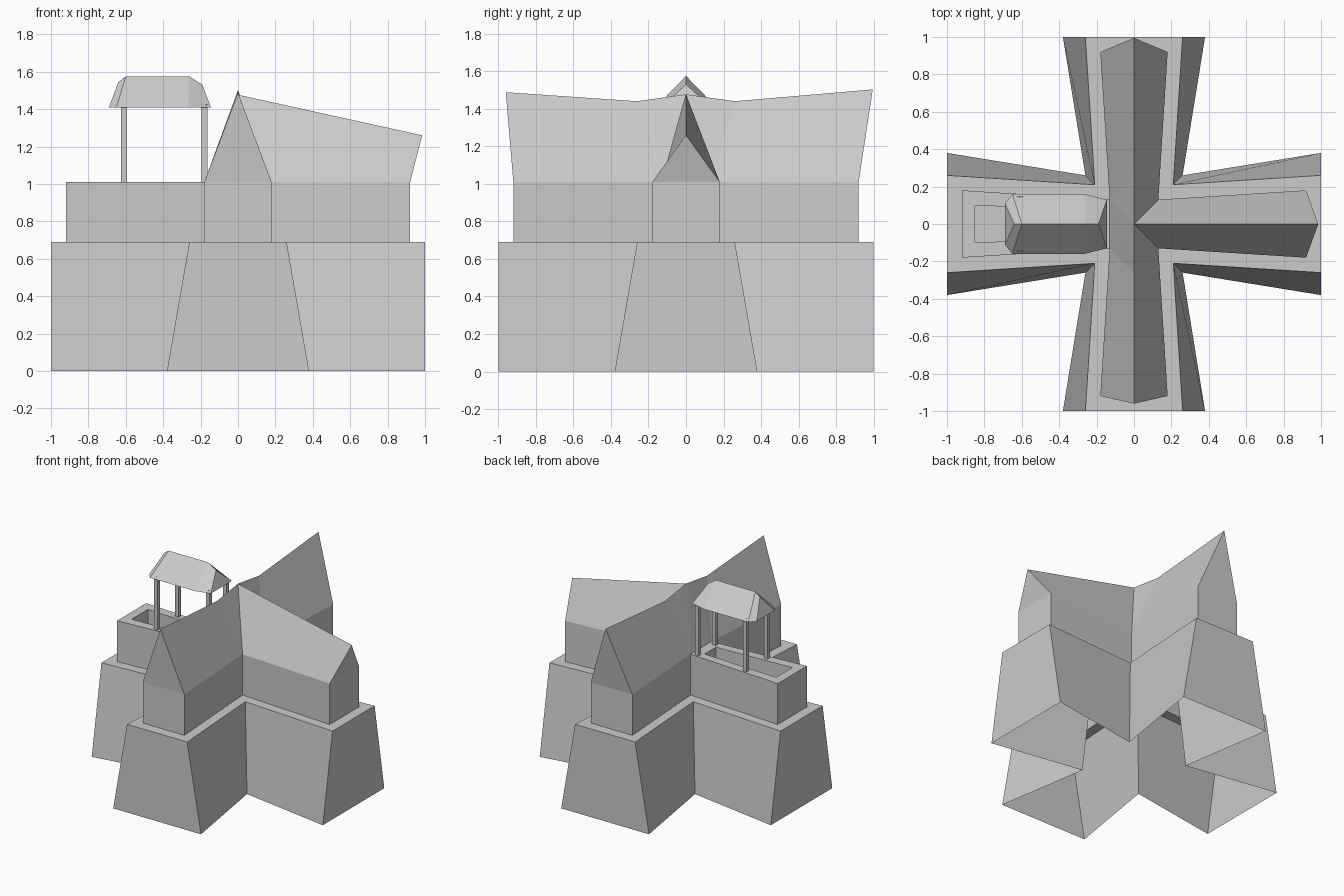
import bpy
from mathutils import Vector

if "Cube" in bpy.data.objects:
    bpy.data.objects.remove(bpy.data.objects["Cube"])


def make(name, verts, faces):
    mesh = bpy.data.meshes.new(name)
    mesh.from_pydata([tuple(v) for v in verts], [], faces)
    mesh.validate()
    obj = bpy.data.objects.new(name, mesh)
    bpy.context.collection.objects.link(obj)
    return obj


def cross(length, half, inner, z):
    """Plus-shaped outline whose four arms flare outward."""
    ring = []
    x_axis = Vector((1, 0))
    for _ in range(4):
        y_axis = Vector((-x_axis.y, x_axis.x))
        for a, b in ((length, -half), (length, half), (inner, inner)):
            p = x_axis * a + y_axis * b
            ring.append((p.x, p.y, z))
        x_axis = y_axis
    return ring


def loft(name, rings, cap_last=False, cap_first=False):
    n = len(rings[0])
    verts = [p for r in rings for p in r]
    faces = [(k * n + i, k * n + (i + 1) % n, (k + 1) * n + (i + 1) % n, (k + 1) * n + i)
             for k in range(len(rings) - 1) for i in range(n)]
    if cap_last:
        faces.append(tuple(range((len(rings) - 1) * n, len(rings) * n)))
    if cap_first:
        faces.append(tuple(reversed(range(n))))
    return make(name, verts, faces)


BASE_TOP, EAVE = 0.69, 1.01

# Tapered plinth with a ledge, then the upright walls (open underneath)
loft("plinth", [cross(1.0, 0.38, 0.26, 0),
                cross(1.0, 0.26, 0.21, BASE_TOP),
                cross(0.92, 0.18, 0.13, BASE_TOP)])
loft("upper_walls", [cross(0.92, 0.18, 0.13, BASE_TOP),
                     cross(0.92, 0.18, 0.13, EAVE)])


# Terrace on the left arm: rim around a sunken floor
def quad(x0, h0, x1, h1, z):
    return [(x0, -h0, z), (x1, -h1, z), (x1, h1, z), (x0, h0, z)]


loft("terrace", [quad(-0.92, 0.18, -0.13, 0.13, EAVE),
                 quad(-0.85, 0.10, -0.21, 0.07, EAVE),
                 quad(-0.85, 0.10, -0.21, 0.07, EAVE - 0.2)], cap_last=True)

# Main roof: front and back wings with sagging ridge, plus the right wing
peak = (0, 0, 1.477)
roof_verts, roof_faces = [], []


def face(*pts):
    start = len(roof_verts)
    roof_verts.extend(pts)
    roof_faces.append(tuple(range(start, start + len(pts))))


for s, tip_y, tip_z in ((1, 0.995, 1.503), (-1, 0.96, 1.488)):
    tip, sag = (0, s * tip_y, tip_z), (0, s * 0.26, 1.44)
    for side in (1, -1):
        corner = (side * 0.13, s * 0.13, EAVE)
        end = (side * 0.18, s * 0.92, EAVE)
        pts = [(end, corner, sag, tip), (corner, peak, sag)]
        for p in pts:
            face(*(p[::-1] if s * side > 0 else p))
    gable = [(-0.18, s * 0.92, EAVE), (0.18, s * 0.92, EAVE), tip]
    face(*(gable if s < 0 else gable[::-1]))
    # right wing slope
    slope = [(0.13, s * 0.13, EAVE), (0.92, s * 0.18, EAVE), (0.985, 0, 1.26), peak]
    face(*(slope if s < 0 else slope[::-1]))
face((0.92, -0.18, EAVE), (0.92, 0.18, EAVE), (0.985, 0, 1.26))
face((-0.13, 0.13, EAVE), (-0.13, -0.13, EAVE), peak)
make("main_roof", roof_verts, roof_faces)

# Canopy posts
for i, (x, y) in enumerate(((-0.61, 0.13), (-0.61, -0.13), (-0.178, 0.105), (-0.178, -0.105))):
    r = 0.016
    loft(f"canopy_post_{i + 1}",
         [quad(x - r, r, x + r, r, z) for z in (EAVE, 1.425)], True, True)
    bpy.data.objects[f"canopy_post_{i + 1}"].location.y = y

# Canopy roof: sections of (eave x, eave half width, ridge x, ridge z)
sections = [(-0.69, 0.11, -0.64, 1.545), (-0.65, 0.16, -0.60, 1.575),
            (-0.265, 0.16, -0.26, 1.575), (-0.145, 0.13, -0.19, 1.53)]
loft("canopy_roof", [[(ex, -h, 1.41), (rx, 0, rz), (ex, h, 1.41)]
                     for ex, h, rx, rz in sections], True, True)
